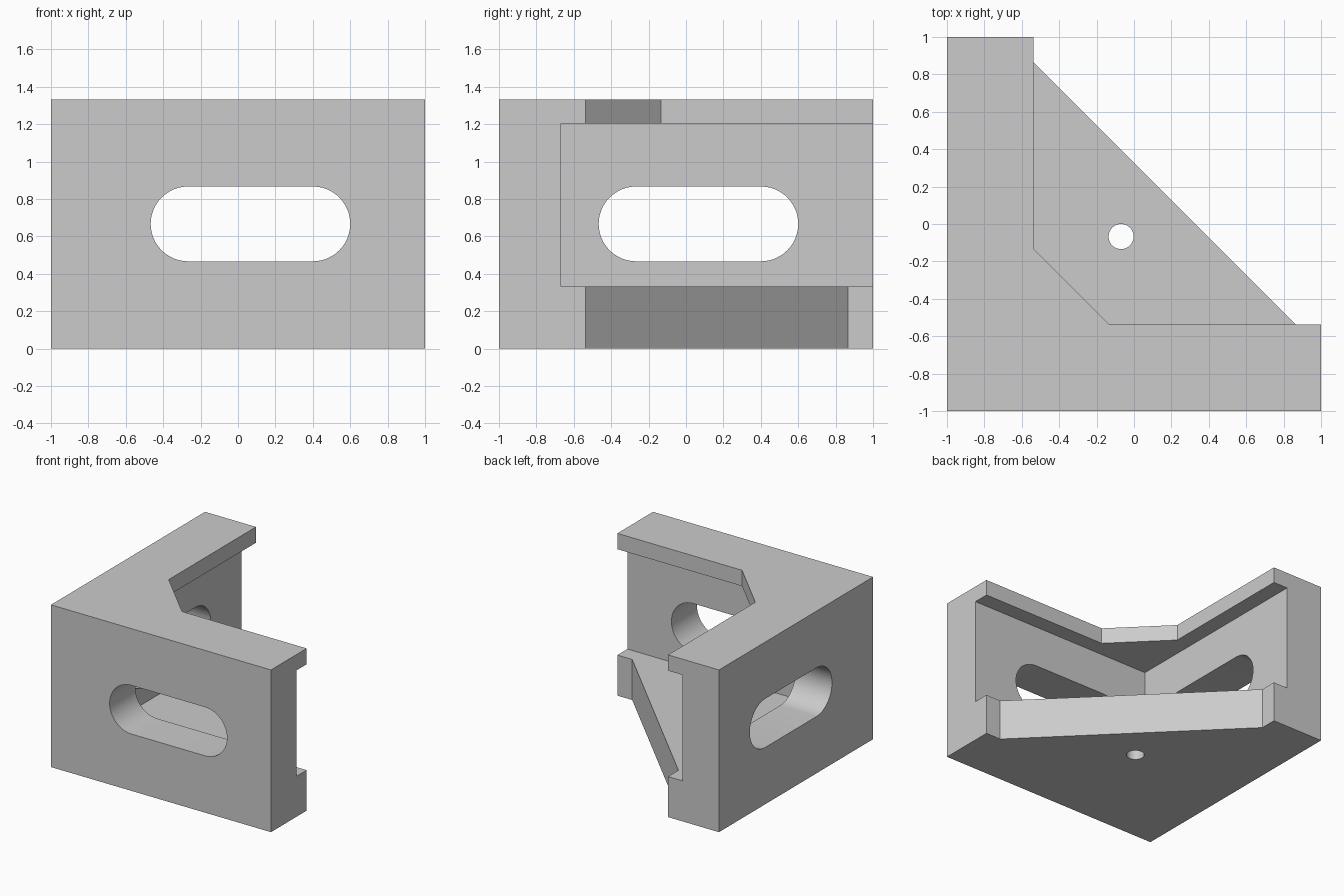
import bpy
import bmesh
import math

cube = bpy.data.objects.get("Cube")
if cube:
    bpy.data.objects.remove(cube, do_unlink=True)

grey = bpy.data.materials.new("plain grey")
grey.use_nodes = True
colour = (0.6, 0.6, 0.6, 1)
grey.diffuse_color = colour
grey.node_tree.nodes["Principled BSDF"].inputs["Base Color"].default_value = colour

HEIGHT = 1.333
FLOOR = 0.333       # top of the base web
LIP_BOTTOM = 1.203  # underside of the top flange
WALL = -0.667       # inner face of the two walls
FLANGE = -0.537     # inner edge of the flanges


def prism(name, outline, low, high, axis="z"):
    """Extrude a closed outline along an axis."""
    def place(a, b, c):
        return {"x": (c, a, b), "y": (a, c, b), "z": (a, b, c)}[axis]
    bm = bmesh.new()
    face = bm.faces.new([bm.verts.new(place(a, b, low)) for a, b in outline])
    grown = bmesh.ops.extrude_face_region(bm, geom=[face])["geom"]
    verts = [v for v in grown if isinstance(v, bmesh.types.BMVert)]
    bmesh.ops.translate(bm, verts=verts, vec=place(0, 0, high - low))
    bmesh.ops.recalc_face_normals(bm, faces=bm.faces)
    mesh = bpy.data.meshes.new(name)
    bm.to_mesh(mesh)
    bm.free()
    mesh.materials.append(grey)
    obj = bpy.data.objects.new(name, mesh)
    bpy.context.collection.objects.link(obj)
    return obj


def slot(left, right, z, radius, steps=24):
    """Outline with two half-round ends; a full circle when left equals right."""
    points = []
    for centre, start in ((right, -math.pi / 2), (left, math.pi / 2)):
        for i in range(steps + (left != right)):
            t = start + math.pi * i / steps
            points.append((centre + radius * math.cos(t), z + radius * math.sin(t)))
    return points


# Solid block with the diagonal base web outline
bracket = prism("angle_bracket", [
    (-1, -1), (1, -1), (1, FLANGE), (0.865, FLANGE),
    (FLANGE, 0.865), (FLANGE, 1), (-1, 1)], 0, HEIGHT)

# Pocket between the walls, opening above the flange, slots and base hole
slot_outline = slot(-0.267, 0.4, 0.667, 0.2)
cutters = [
    prism("pocket_cutter", [(WALL, WALL), (2, WALL), (2, 2), (WALL, 2)],
          FLOOR, LIP_BOTTOM),
    prism("top_opening_cutter", [
        (-0.133, FLANGE), (2, FLANGE), (2, 2), (FLANGE, 2), (FLANGE, -0.133)],
        LIP_BOTTOM - 0.1, HEIGHT + 0.2),
    prism("front_slot_cutter", slot_outline, -1.2, -0.5, "y"),
    prism("side_slot_cutter", slot_outline, -1.2, -0.5, "x"),
    prism("base_hole_cutter", slot(-0.069, -0.069, -0.067, 0.067), -0.2, 0.5),
]

bpy.ops.object.select_all(action="DESELECT")
bracket.select_set(True)
bpy.context.view_layer.objects.active = bracket
for cutter in cutters:
    cut = bracket.modifiers.new(cutter.name, "BOOLEAN")
    cut.operation = "DIFFERENCE"
    cut.solver = "EXACT"
    cut.object = cutter
    bpy.ops.object.modifier_apply(modifier=cut.name)
    bpy.data.objects.remove(cutter, do_unlink=True)

bpy.ops.object.shade_smooth_by_angle(angle=math.radians(30))
